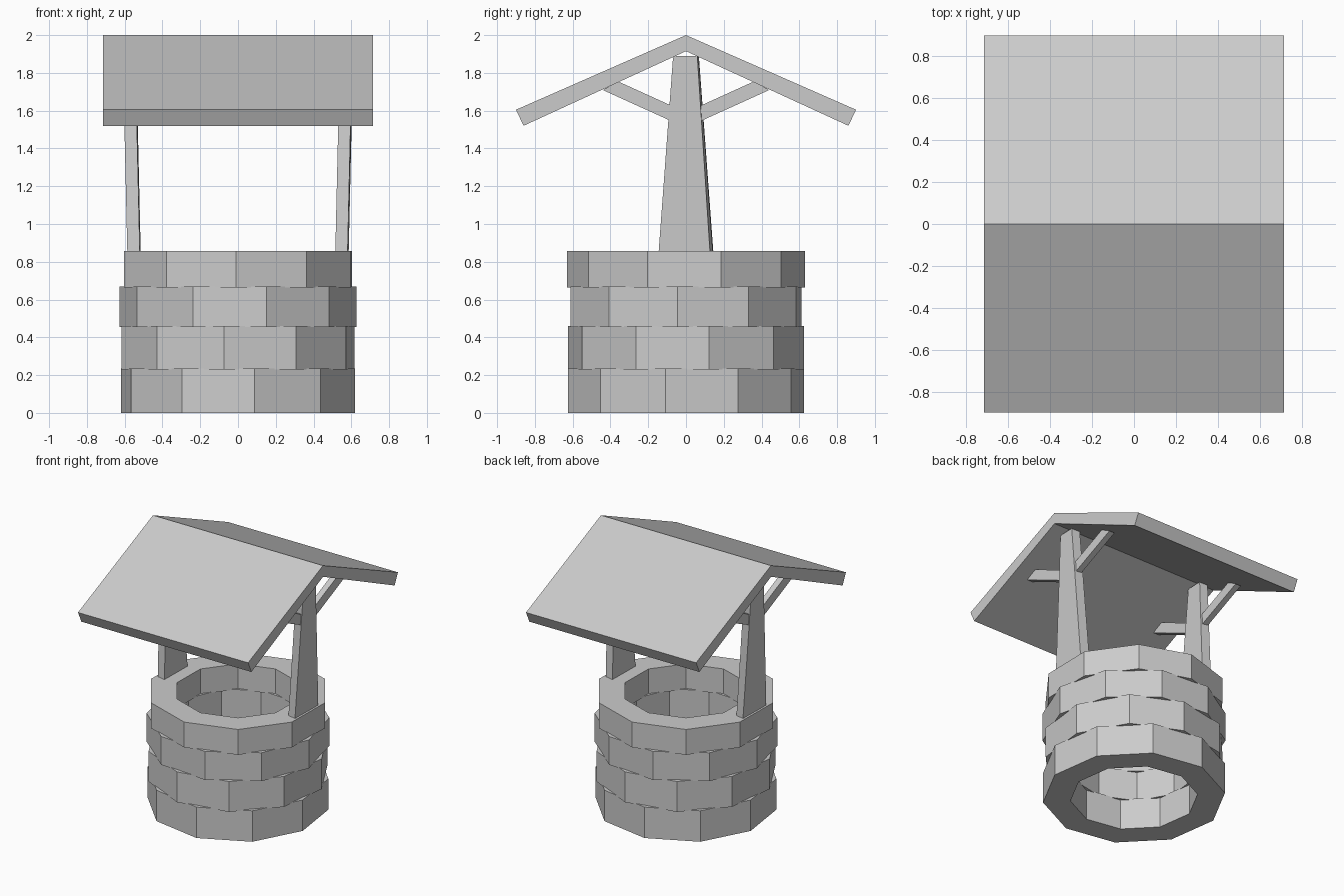
import bpy
from math import sin, cos, radians

cube = bpy.data.objects.get("Cube")
if cube:
    bpy.data.objects.remove(cube, do_unlink=True)

grey = bpy.data.materials.new("plain grey")
grey.use_nodes = True
colour = (0.6, 0.6, 0.6, 1)
grey.diffuse_color = colour
grey.node_tree.nodes["Principled BSDF"].inputs["Base Color"].default_value = colour


def make(name, verts, faces):
    mesh = bpy.data.meshes.new(name)
    mesh.from_pydata(verts, [], faces)
    mesh.materials.append(grey)
    obj = bpy.data.objects.new(name, mesh)
    bpy.context.collection.objects.link(obj)
    return obj


def loft(name, start, end):
    """Closed solid between two matching outlines."""
    n = len(start)
    sides = [(i, (i + 1) % n, n + (i + 1) % n, n + i) for i in range(n)]
    caps = [tuple(reversed(range(n))), tuple(range(n, 2 * n))]
    return make(name, start + end, sides + caps)


def stone_ring(name, z0, z1, turn, outer=0.63, inner=0.44, sides=10):
    """Ten-sided course of stones, open through the middle."""
    verts, faces = [], []
    for i in range(sides):
        a = radians(turn + i * 360 / sides)
        for r, z in ((outer, z0), (outer, z1), (inner, z1), (inner, z0)):
            verts.append((r * sin(a), -r * cos(a), z))
        j = (i + 1) % sides
        for k in range(4):
            m = (k + 1) % 4
            faces.append((4 * i + k, 4 * j + k, 4 * j + m, 4 * i + m))
    make(name, verts, faces)


# Stone wall: four courses, each turned differently
heights = [0, 0.232, 0.457, 0.667, 0.857]
for i, turn in enumerate((8, -6.8, 13.8, -1)):
    low = max(0, heights[i] - 0.003)
    high = heights[i + 1] + (0.003 if i < 3 else 0)
    stone_ring(f"stone_course_{i + 1}", low, high, turn)

# Tapered, outward-leaning posts, and roof braces; the sides are half-turn copies
for side, s in (("left", 1), ("right", -1)):
    def turned(points):
        return [(s * x, s * y, z) for x, y, z in points]

    foot = [(0.58, -0.145, 0.85), (0.586, 0.127, 0.85),
            (0.52, 0.142, 0.85), (0.515, -0.13, 0.85)]
    head = [(x + 0.024, y * 0.47, 1.89) for x, y, z in foot]
    loft(f"{side}_post", turned(foot), turned(head))

    for end, d in (("front", -1), ("back", 1)):
        outline = [(0.03, 1.523), (0.44, 1.709), (0.36, 1.755), (0.03, 1.605)]
        near, far = ([(x, d * y, z) for y, z in outline] for x in (0.545, 0.59))
        if d < 0:
            near, far = far, near
        loft(f"{side}_{end}_brace", turned(near), turned(far))

# Gabled roof slab
gable = [(-0.9, 1.605), (-0.86, 1.52), (0, 1.915),
         (0.86, 1.52), (0.9, 1.605), (0, 2)]
loft("roof", [(-0.715, y, z) for y, z in gable], [(0.715, y, z) for y, z in gable])
